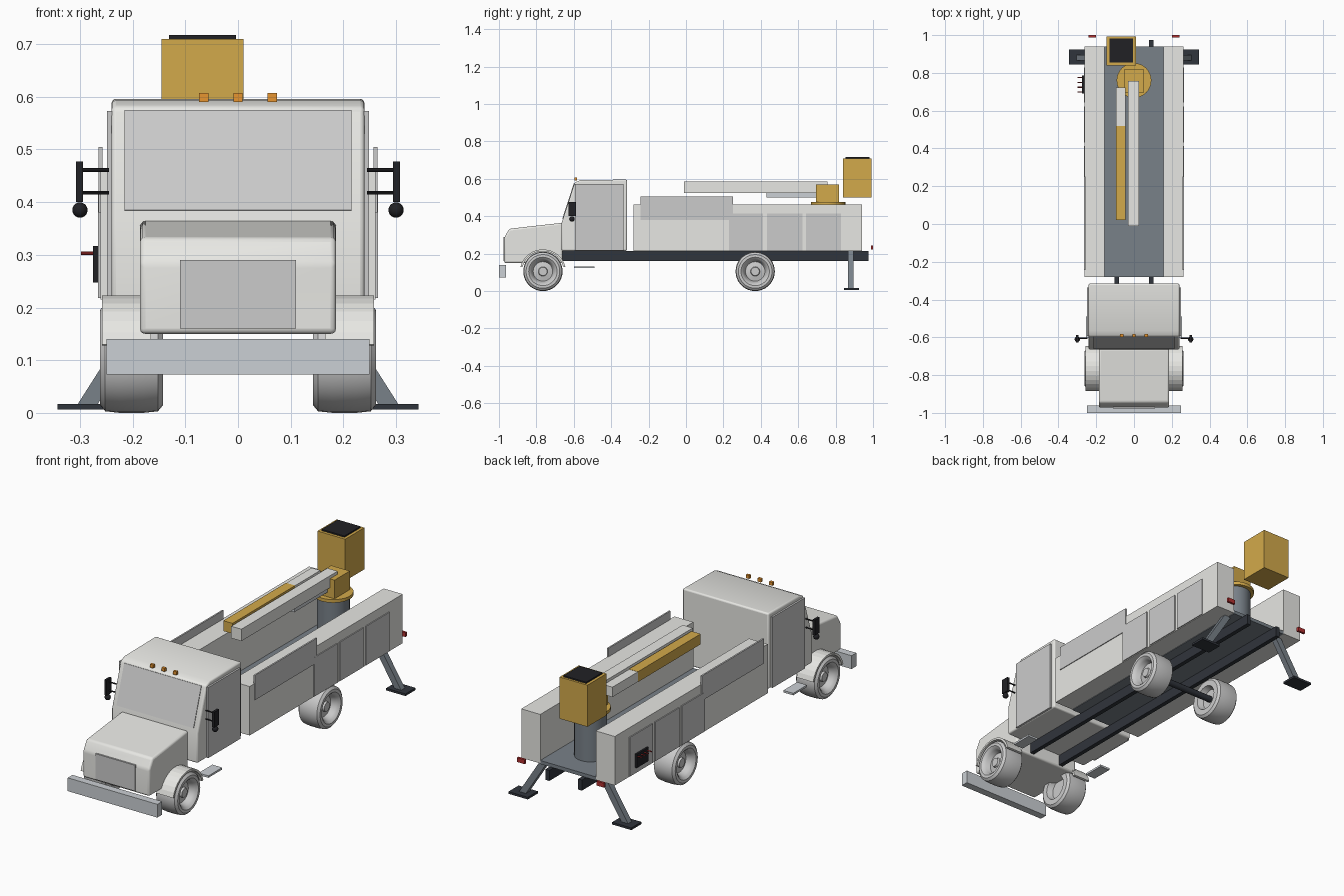
import bpy, bmesh, math
from mathutils import Vector

if "Cube" in bpy.data.objects:
    bpy.data.objects.remove(bpy.data.objects["Cube"])


def mat(name, r, g, b):
    m = bpy.data.materials.new(name)
    m.diffuse_color = (r, g, b, 1)
    m.use_nodes = True
    m.node_tree.nodes["Principled BSDF"].inputs["Base Color"].default_value = m.diffuse_color
    return m


WHITE = mat("white_paint", 0.80, 0.80, 0.77)
GREY = mat("panel_grey", 0.52, 0.52, 0.52)
STEEL = mat("steel", 0.60, 0.63, 0.66)
DECK = mat("deck_grey", 0.19, 0.22, 0.25)
DARK = mat("frame_dark", 0.03, 0.035, 0.045)
BLACK = mat("black", 0.015, 0.015, 0.018)
YELLOW = mat("yellow", 0.65, 0.40, 0.07)
AMBER = mat("amber", 0.80, 0.30, 0.03)
RED = mat("red", 0.45, 0.03, 0.03)


def finish(name, bm, m, bevel=0, smooth=False):
    bmesh.ops.recalc_face_normals(bm, faces=bm.faces)
    me = bpy.data.meshes.new(name)
    bm.to_mesh(me)
    bm.free()
    ob = bpy.data.objects.new(name, me)
    bpy.context.collection.objects.link(ob)
    if m:
        me.materials.append(m)
    if bevel:
        b = ob.modifiers.new("bevel", "BEVEL")
        b.width, b.segments, b.limit_method = bevel, 3, "ANGLE"
        b.angle_limit = math.radians(25)
    if smooth or bevel:
        bpy.ops.object.select_all(action="DESELECT")
        bpy.context.view_layer.objects.active = ob
        ob.select_set(True)
        bpy.ops.object.shade_smooth_by_angle(angle=math.radians(35))
    return ob


def box(name, x, y, z, m, bevel=0):
    """Box from (min, max) ranges."""
    bm = bmesh.new()
    bmesh.ops.create_cube(bm, size=1)
    for v in bm.verts:
        v.co = [(a + b) / 2 + c * abs(b - a) for c, (a, b) in zip(v.co, (x, y, z))]
    return finish(name, bm, m, bevel)


def prism(name, yz, x, m, bevel=0):
    """Side profile extruded across x."""
    bm = bmesh.new()
    f = bm.faces.new([bm.verts.new((x[0], *p)) for p in yz])
    r = bmesh.ops.extrude_face_region(bm, geom=[f])
    for v in r["geom"]:
        if isinstance(v, bmesh.types.BMVert):
            v.co.x = x[1]
    return finish(name, bm, m, bevel)


def rod(name, a, b, r, m, seg=12):
    """Cylinder between two points; four segments give a square bar."""
    a, b = Vector(a), Vector(b)
    bm = bmesh.new()
    bmesh.ops.create_cone(bm, cap_ends=True, segments=seg, radius1=r, radius2=r, depth=(b - a).length)
    q = (b - a).to_track_quat("Z", "Y").to_matrix().to_4x4()
    bm.transform(q)
    bmesh.ops.translate(bm, verts=bm.verts, vec=(a + b) / 2)
    return finish(name, bm, m, smooth=seg > 4)


def wheel(name, s, y):
    prof = [(.036, 0), (.036, .022), (.026, .025), (.02, .052), (.042, .060), (.052, .066),
            (.060, .076), (.060, .090), (.050, .102), (.022, .105), (-.022, .105),
            (-.050, .102), (-.060, .090), (-.060, .062), (-.03, .052), (-.03, 0)]
    bm = bmesh.new()
    vs = [bm.verts.new((a, 0, r)) for a, r in prof]
    es = [bm.edges.new(p) for p in zip(vs, vs[1:])]
    bmesh.ops.spin(bm, geom=vs + es, axis=(1, 0, 0), cent=(0, 0, 0), angle=2 * math.pi, steps=36)
    bmesh.ops.remove_doubles(bm, verts=bm.verts, dist=1e-5)
    for v in bm.verts:
        v.co = (s * (v.co.x + .202), v.co.y + y, v.co.z + .105)
    return finish(name, bm, None, smooth=True)


# Cab, hood and front end
prism("cab", [(-.665, .215), (-.665, .365), (-.595, .580), (-.565, .593), (-.315, .596), (-.315, .215)],
      (-.24, .24), WHITE, .008)
prism("hood", [(-.972, .15), (-.972, .285), (-.945, .333), (-.66, .365), (-.66, .15)], (-.186, .186), WHITE, .01)
prism("windshield", [(-.662, .385), (-.600, .575), (-.592, .573), (-.655, .383)], (-.215, .215), GREY)
box("grille", (-.11, .11), (-.977, -.96), (.16, .29), GREY)
box("front_bumper", (-.25, .25), (-1, -.962), (.073, .14), STEEL)
for x in (-.065, 0, .065):
    box("roof_marker", (x - .009, x + .009), (-.597, -.583), (.590, .607), AMBER)

# Chassis, deck and axle
box("deck", (-.155, .155), (-.28, .94), (.212, .230), DECK)
rod("rear_axle", (-.19, .37, .105), (.19, .37, .105), .016, DARK)

arc = [math.radians(a) for a in range(12, 169, 12)]
fender_profile = ([(-.765 + .123 * math.cos(t), .105 + .118 * math.sin(t)) for t in arc] +
                  [(-.765 + .112 * math.cos(t), .105 + .108 * math.sin(t)) for t in reversed(arc)])

# Parts repeated on both sides
for s in (-1, 1):
    def side(a, b):
        return tuple(sorted((s * a, s * b)))

    for y, n in ((-.765, "front_wheel"), (.37, "rear_wheel")):
        wheel(n, s, y)
    prism("front_fender", fender_profile, side(.165, .258), WHITE)
    box("frame_rail", side(.08, .102), (-.67, .975), (.16, .213), DARK)
    box("cab_door", side(.235, .249), (-.593, -.335), (.217, .573), GREY)
    box("cab_step", side(.20, .255), (-.60, -.49), (.122, .132), STEEL)

    # Utility body with compartment doors
    box("utility_body", side(.155, .261), (-.28, .94), (.215, .462), WHITE)
    for y0, y1 in ((.23, .412), (.432, .622), (.642, .828)):
        box("compartment_door", side(.258, .266), (y0, y1), (.218, .415), GREY)
    box("side_panel", side(.257, .265), (-.243, .252), (.38, .505), GREY)
    box("tail_light", side(.20, .242), (.988, 1), (.222, .244), RED)

    # Mirrors
    for z in (.418, .461):
        rod("mirror_arm", (s * .245, -.605, z), (s * .30, -.605, z), .0035, BLACK, 8)
    box("mirror", side(.294, .307), (-.627, -.588), (.40, .477), BLACK)
    bm = bmesh.new()
    bmesh.ops.create_uvsphere(bm, u_segments=16, v_segments=10, radius=.0145)
    bmesh.ops.translate(bm, verts=bm.verts, vec=(s * .30, -.61, .385))
    finish("convex_mirror", bm, BLACK, smooth=True)

    # Outriggers
    leg = [(.140, .215), (.178, .215), (.304, .017), (.266, .017)]
    bm = bmesh.new()
    rings = [[bm.verts.new((s * x, y, z)) for x, z in leg] for y in (.866, .896)]
    bm.faces.new(rings[0])
    bm.faces.new(rings[1])
    for i in range(4):
        j = (i + 1) % 4
        bm.faces.new((rings[0][i], rings[0][j], rings[1][j], rings[1][i]))
    finish("outrigger_leg", bm, DECK)
    box("outrigger_pad", side(.235, .343), (.845, .925), (.006, .017), DARK)

# Side control station
box("control_panel", (-.275, -.262), (.69, .785), (.247, .317), BLACK)
for y in (.698, .724, .750, .776):
    rod("control_lever", (-.27, y, .303), (-.298, y, .303), .003, RED, 8)

# Pedestal, turret and booms
rod("pedestal", (0, .76, .225), (0, .76, .462), .075, DECK, 32)
rod("turntable", (0, .76, .460), (0, .76, .476), .092, YELLOW, 32)
box("turret", (-.052, .052), (.695, .817), (.474, .570), YELLOW)
box("lower_boom", (-.031, .026), (-.01, .757), (.525, .585), WHITE)
box("lift_cylinder", (-.013, .013), (.43, .70), (.499, .524), STEEL)
box("upper_boom", (-.096, -.045), (.02, .52), (.532, .584), YELLOW)
box("upper_boom_tip", (-.095, -.046), (.52, .722), (.533, .583), WHITE)

# Bucket with dark cover
box("bucket", (-.145, .01), (.84, .993), (.50, .710), YELLOW)
box("bucket_cover", (-.131, -.004), (.854, .982), (.708, .717), BLACK)
